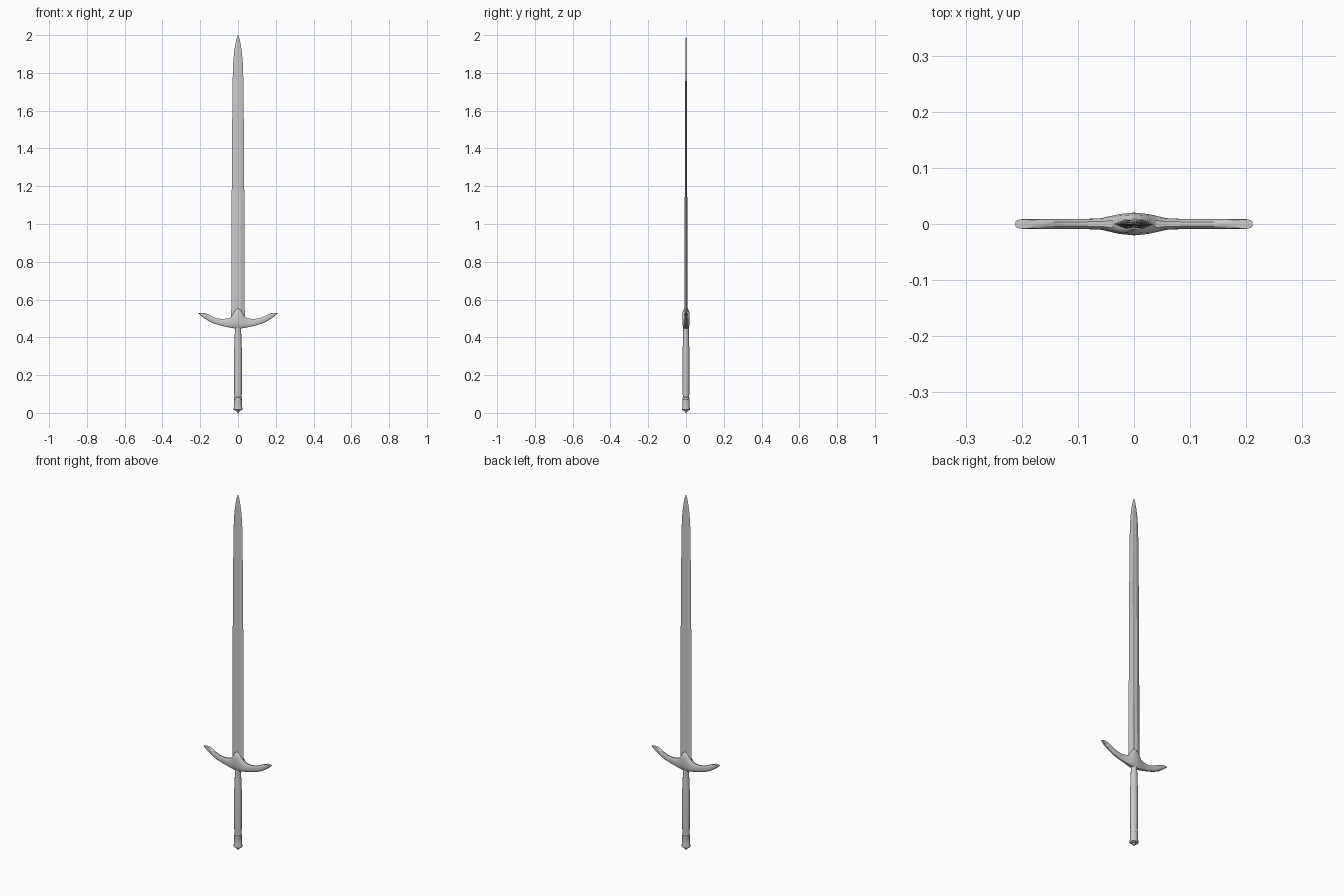
import bpy, bmesh, math


def loft(name, rings, angle=30):
    """Skin a list of equal-length closed rings and cap both ends."""
    bm = bmesh.new()
    loops = [[bm.verts.new(p) for p in ring] for ring in rings]
    n = len(rings[0])
    for a, b in zip(loops, loops[1:]):
        for i in range(n):
            j = (i + 1) % n
            bm.faces.new((a[i], a[j], b[j], b[i]))
    bm.faces.new(loops[0][::-1])
    bm.faces.new(loops[-1])
    bmesh.ops.recalc_face_normals(bm, faces=bm.faces)
    mesh = bpy.data.meshes.new(name)
    bm.to_mesh(mesh)
    bm.free()
    obj = bpy.data.objects.new(name, mesh)
    bpy.context.collection.objects.link(obj)
    bpy.ops.object.select_all(action='DESELECT')
    obj.select_set(True)
    bpy.context.view_layer.objects.active = obj
    bpy.ops.object.shade_smooth_by_angle(angle=math.radians(angle))
    return obj


def lathe(name, profile, sides=16):
    """Rings from (z, half width, half depth)."""
    turns = [2 * math.pi * i / sides for i in range(sides)]
    return loft(name, [[(w * math.cos(t), d * math.sin(t), z) for t in turns]
                       for z, w, d in profile])


# Blade: bevelled edges and a shallow central fuller, tapering to a rounded point
blade = [(0.47, 0.036, 0.009), (0.75, 0.035, 0.008), (1.1, 0.0335, 0.0068),
         (1.4, 0.032, 0.0055), (1.7, 0.029, 0.0042), (1.8, 0.0275, 0.0038),
         (1.86, 0.025, 0.0034), (1.91, 0.0205, 0.003), (1.95, 0.0145, 0.0025),
         (1.98, 0.008, 0.0018), (2.0, 0.001, 0.0004)]
section = [(-1, 0), (-0.4, -1), (0, -0.75), (0.4, -1),
           (1, 0), (0.4, 1), (0, 0.75), (-0.4, 1)]
loft("blade", [[(w * x, d * y, z) for x, y in section] for z, w, d in blade], 12)

# Crossguard: lower point, upper point and half depth, from centre to tip
half = [((0, 0.445), (0, 0.553), 0.020),
        ((0.012, 0.446), (0.014, 0.545), 0.0195),
        ((0.024, 0.448), (0.027, 0.522), 0.018),
        ((0.04, 0.451), (0.038, 0.506), 0.015),
        ((0.06, 0.455), (0.055, 0.500), 0.0105),
        ((0.095, 0.463), (0.082, 0.497), 0.009),
        ((0.13, 0.474), (0.11, 0.500), 0.009),
        ((0.16, 0.489), (0.138, 0.511), 0.009),
        ((0.182, 0.503), (0.159, 0.523), 0.009),
        ((0.196, 0.514), (0.168, 0.525), 0.0095),
        ((0.211, 0.528), (0.182, 0.530), 0.0085)]
stations = [((-a[0], a[1]), (-b[0], b[1]), d) for a, b, d in half[:0:-1]] + half


def guard_ring(low, high, depth, sides=12):
    ring = []
    for i in range(sides):
        t = 2 * math.pi * (i + 0.5) / sides
        # slightly squared oval section
        c, s = math.cos(t), math.sin(t)
        y = depth * math.copysign(abs(s) ** 0.6, s)
        f = 0.5 + 0.5 * math.copysign(abs(c) ** 0.7, c) / math.cos(math.pi / sides) ** 0.7
        ring.append((low[0] + (high[0] - low[0]) * f, y,
                     low[1] + (high[1] - low[1]) * f))
    return ring


loft("crossguard", [guard_ring(*s) for s in stations], 35)

# Grip: long handle, slightly swollen through the lower half
lathe("grip", [(0.075, 0.019, 0.016), (0.10, 0.020, 0.0175), (0.20, 0.0215, 0.0185),
               (0.33, 0.021, 0.018), (0.37, 0.018, 0.0165), (0.46, 0.0165, 0.0145)])

# Pommel: collar, flared cap and small end rivet
lathe("collar", [(0.072, 0.018, 0.015), (0.074, 0.0205, 0.0185),
                 (0.082, 0.0205, 0.0185), (0.084, 0.018, 0.015)])
lathe("pommel", [(0.013, 0.006, 0.006), (0.014, 0.019, 0.017), (0.017, 0.0235, 0.0205),
                 (0.025, 0.0235, 0.0205), (0.035, 0.021, 0.019), (0.06, 0.0205, 0.019),
                 (0.072, 0.0215, 0.0195), (0.076, 0.019, 0.017)])
lathe("end_rivet", [(0.0, 0.003, 0.003), (0.004, 0.007, 0.007), (0.016, 0.009, 0.009)], 12)
